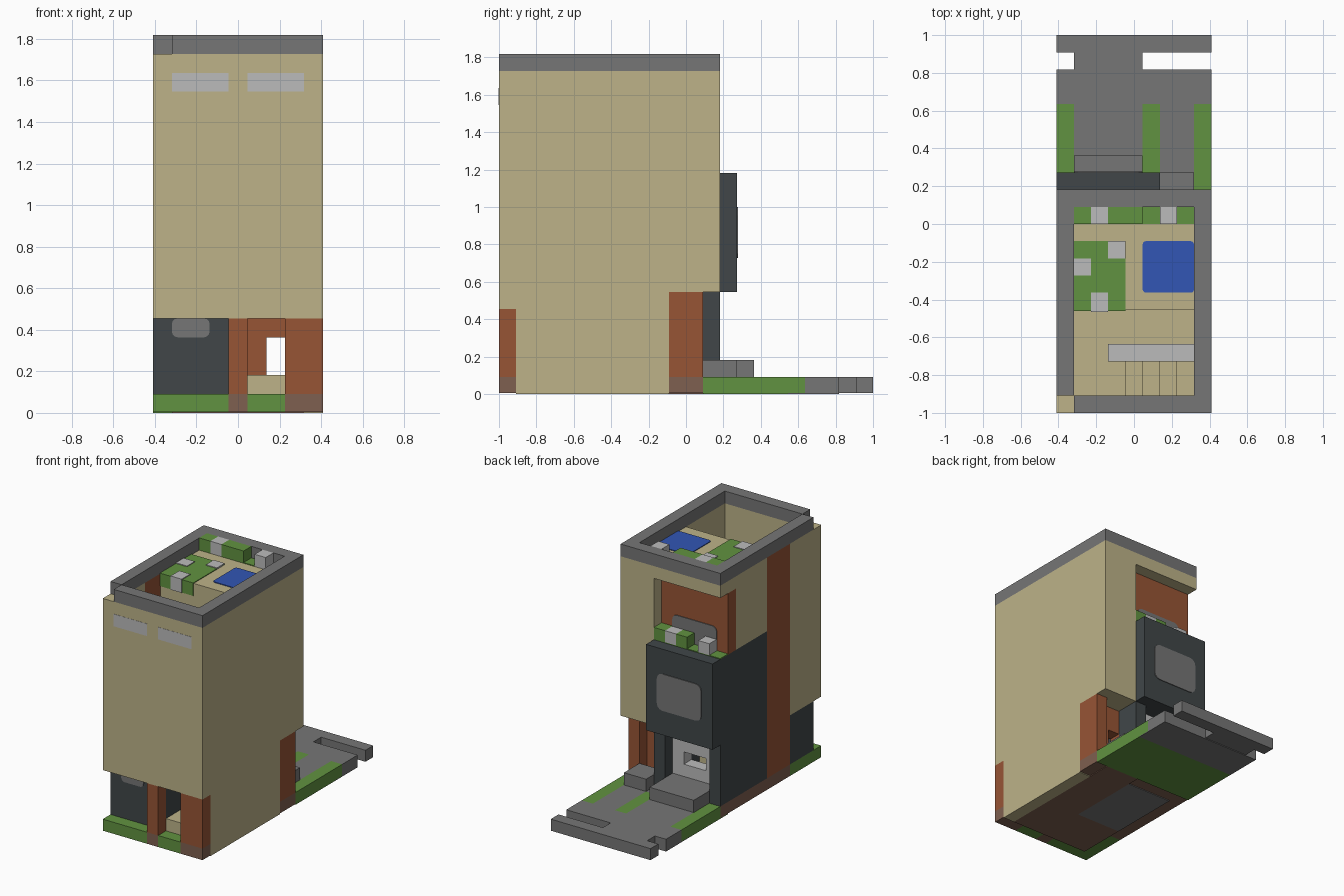
import bpy, bmesh
from mathutils import Vector

cube = bpy.data.objects.get("Cube")
if cube:
    bpy.data.objects.remove(cube, do_unlink=True)

U = 1 / 11      # size of one building module
T = 0.06        # thickness of painted plates, in modules


def material(name, rgb):
    m = bpy.data.materials.new(name)
    m.use_nodes = True
    col = (*rgb, 1)
    m.diffuse_color = col
    bsdf = next(n for n in m.node_tree.nodes if n.type == 'BSDF_PRINCIPLED')
    bsdf.inputs["Base Color"].default_value = col
    bsdf.inputs["Roughness"].default_value = 0.9
    return m


tan = material("tan plaster", (.51, .45, .25))
brick = material("red brick", (.31, .09, .036))
dark = material("dark slate", (.052, .062, .066))
grey = material("concrete grey", (.18, .18, .18))
light = material("light grey", (.50, .50, .50))
green = material("grass green", (.12, .29, .052))
blue = material("pool blue", (.032, .092, .46))
brown = material("foundation brown", (.21, .115, .08))


def box(name, mat, x, y, z, round_axis=None, radius=.3):
    """Box given by ranges in modules; corners around round_axis can be rounded."""
    lo, hi = Vector((x[0], y[0], z[0])), Vector((x[1], y[1], z[1]))
    bm = bmesh.new()
    bmesh.ops.create_cube(bm, size=1)
    for v in bm.verts:
        for a in range(3):
            v.co[a] = (hi[a] if v.co[a] > 0 else lo[a])
    if round_axis is not None:
        edges = [e for e in bm.edges
                 if abs((e.verts[0].co - e.verts[1].co).normalized()[round_axis]) > .9]
        bmesh.ops.bevel(bm, geom=edges, offset=radius, segments=3,
                        profile=.5, affect='EDGES')
    for v in bm.verts:
        v.co = (v.co - Vector((4.5, 11, 0))) * U
    me = bpy.data.meshes.new(name)
    bm.to_mesh(me)
    bm.free()
    me.materials.append(mat)
    ob = bpy.data.objects.new(name, me)
    bpy.context.collection.objects.link(ob)
    return ob


# Ground slab, split into paving, lawn and foundation
G = (T, 1)
for name, mat, x, y in [
    ("front_lawn", green, (0, 4), (0, 1)),
    ("front_post_footing", brown, (4, 5), (0, 1)),
    ("front_door_lawn", green, (5, 7), (0, 1)),
    ("front_corner_footing", brown, (7, 9), (0, 1)),
    ("side_lawn", green, (0, 1), (1, 4)),
    ("foundation_front", brown, (1, 8), (1, 4)),
    ("foundation", brown, (0, 8), (4, 12)),
    ("side_pier_footing", brown, (8, 9), (10, 12)),
    ("porch_footing", brown, (0, 1), (12, 13)),
    ("porch_paving", grey, (1, 8), (12, 13)),
    ("garden_lawn_left", green, (8, 9), (12, 18)),
    ("garden_lawn_right", green, (0, 1), (13, 18)),
    ("garden_paving", grey, (1, 5), (13, 18)),
    ("garden_paving_corner", grey, (5, 6), (13, 14)),
    ("garden_lawn_middle", green, (5, 6), (14, 18)),
    ("garden_path", grey, (6, 8), (13, 18)),
    ("rear_paving", grey, (0, 9), (18, 20)),
    ("rear_link", grey, (1, 5), (20, 21)),
    ("rear_kerb", grey, (0, 9), (21, 22)),
]:
    box(name, mat, x, y, G)

# Underside of the slab
for name, mat, x, y in [
    ("underside_brown", brown, (1, 8), (1, 5)),
    ("underside_brown_side", brown, (5, 8), (5, 12)),
    ("underside_patch", grey, (1, 5), (5, 11)),
    ("underside_lawn", green, (0, 9), (12, 17)),
    ("underside_paving", grey, (0, 9), (17, 20)),
]:
    box(name, mat, x, y, (0, T))

# Ground floor
for name, mat, x, y, z in [
    ("right_wall_base", tan, (8, 9), (1, 10), (0, 6)),
    ("side_pier", brick, (8, 9), (10, 12), (1, 6)),
    ("front_corner_pier", brick, (7, 9), (0, 1), (1, 5)),
    ("front_post", brick, (4, 5), (0, 1), (1, 5)),
    ("front_panel", dark, (0, 4), (1, 2), (1, 5)),
    ("front_panel_side", dark, (0, 1), (2, 4), (1, 5)),
    ("hall_partition", dark, (4, 5), (1, 11), (1, 5)),
    ("hall_floor", tan, (5, 7), (1, 11), (1, 2)),
    ("hall_side", brick, (7, 8), (1, 11), (1, 5)),
    ("hall_end", brick, (5, 6), (10, 11), (2, 6)),
    ("hall_lintel", brick, (6, 8), (10, 11), (4, 6)),
    ("first_floor_slab", tan, (1, 8), (1, 10), (5, 6)),
    ("slate_side_wall", dark, (0, 1), (7, 13), (1, 6)),
    ("slate_door_post", dark, (5, 6), (11, 13), (1, 6)),
    ("porch_sill", light, (1, 5), (11, 12), (1, 3)),
    ("porch_head", light, (1, 5), (11, 12), (4, 6)),
    ("porch_jamb_right", light, (1, 2), (11, 12), (3, 4)),
    ("porch_jamb_left", light, (4, 5), (11, 12), (3, 4)),
    ("porch_room_back", tan, (1, 4), (9, 10), (1, 5)),
    ("porch_step", grey, (1, 5), (12, 15), (1, 2)),
    ("side_step", grey, (6, 8), (12, 14), (1, 2)),
]:
    box(name, mat, x, y, z)

# Upper floors
for name, mat, x, y, z in [
    ("front_wall", tan, (0, 9), (0, 1), (5, 19)),
    ("right_wall", tan, (8, 9), (1, 13), (6, 19)),
    ("left_wall_front", tan, (0, 1), (1, 4), (5, 19)),
    ("left_brick_pillar", brick, (0, 1), (4, 7), (1, 19)),
    ("left_wall_back", tan, (0, 1), (7, 11), (13, 19)),
    ("back_wall", tan, (6, 8), (11, 13), (6, 19)),
    ("back_lintel", tan, (0, 6), (11, 13), (18, 19)),
    ("back_brick_panel", brick, (0, 6), (11, 12), (13, 18)),
    ("slate_bay", dark, (0, 6), (7, 14), (6, 13)),
    ("terrace_lawn", green, (0, 6), (12, 13), (13, 13 + T)),
    ("terrace_planter_a", green, (3, 4), (12, 13), (13, 14)),
    ("terrace_planter_gap", light, (4, 5), (12, 13), (13, 14)),
    ("terrace_planter_b", green, (5, 6), (12, 13), (13, 14)),
    ("terrace_block", light, (1, 2), (12, 13), (13, 14)),
    ("court_floor", tan, (1, 8), (3, 6), (15, 16)),
    ("court_floor_end", tan, (1, 4), (1, 3), (15, 16)),
    ("court_bench", light, (3, 8), (3, 4), (16, 17)),
    ("roof_deck", tan, (1, 8), (6, 11), (16, 19)),
]:
    box(name, mat, x, y, z)

# Stairs down from the court
for s in range(4):
    box(f"stair_{s + 1}", tan, (4 + s, 5 + s), (1, 3), (11, 15 - s))

# Parapet, with one front corner left open
TOP = (19, 20)
box("parapet_front", grey, (1, 9), (0, 1), TOP)
box("parapet_back", grey, (0, 9), (12, 13), TOP)
box("parapet_right", grey, (8, 9), (1, 12), TOP)
box("parapet_left", grey, (0, 1), (1, 12), TOP)

# Roof garden
box("roof_lawn", green, (1, 4), (6 - T, 10), (18, 19 + T))
for name, x, y in [("roof_slab_a", (1, 2), (8, 9)), ("roof_slab_b", (3, 4), (9, 10)),
                   ("roof_slab_c", (2, 3), (6 - 2 * T, 7))]:
    box(name, light, x, y, (18, 19 + 2 * T))
box("pool", blue, (5, 8), (7, 10), (19, 19 + T), round_axis=2, radius=.2)
for name, mat, x, h in [("roof_planter_a", green, (1, 2), 20), ("roof_planter_gap", light, (2, 3), 20),
                        ("roof_planter_b", green, (3, 5), 20), ("roof_grass_a", green, (5, 6), 19 + T),
                        ("roof_block", light, (6, 7), 20), ("roof_grass_b", green, (7, 8), 19 + T)]:
    box(name, mat, x, (11, 12), (19, h))

# Windows as thin rounded plates
for i, x in enumerate([(1, 4), (5, 8)]):
    box(f"front_window_{i + 1}", light, x, (0, -T / 4), (17, 18), round_axis=1)
box("front_panel_window", grey, (1, 3), (1 - T, 1), (4, 5), round_axis=1)
box("bay_window", grey, (1, 5), (14, 14 + T), (8, 11), round_axis=1, radius=.5)
box("terrace_window", grey, (1, 5), (12, 12 + T), (13, 15), round_axis=1, radius=.4)

# Make all face normals point outward
for ob in bpy.context.collection.objects:
    if ob.type == 'MESH':
        bm = bmesh.new()
        bm.from_mesh(ob.data)
        bmesh.ops.recalc_face_normals(bm, faces=bm.faces)
        bm.to_mesh(ob.data)
        bm.free()
